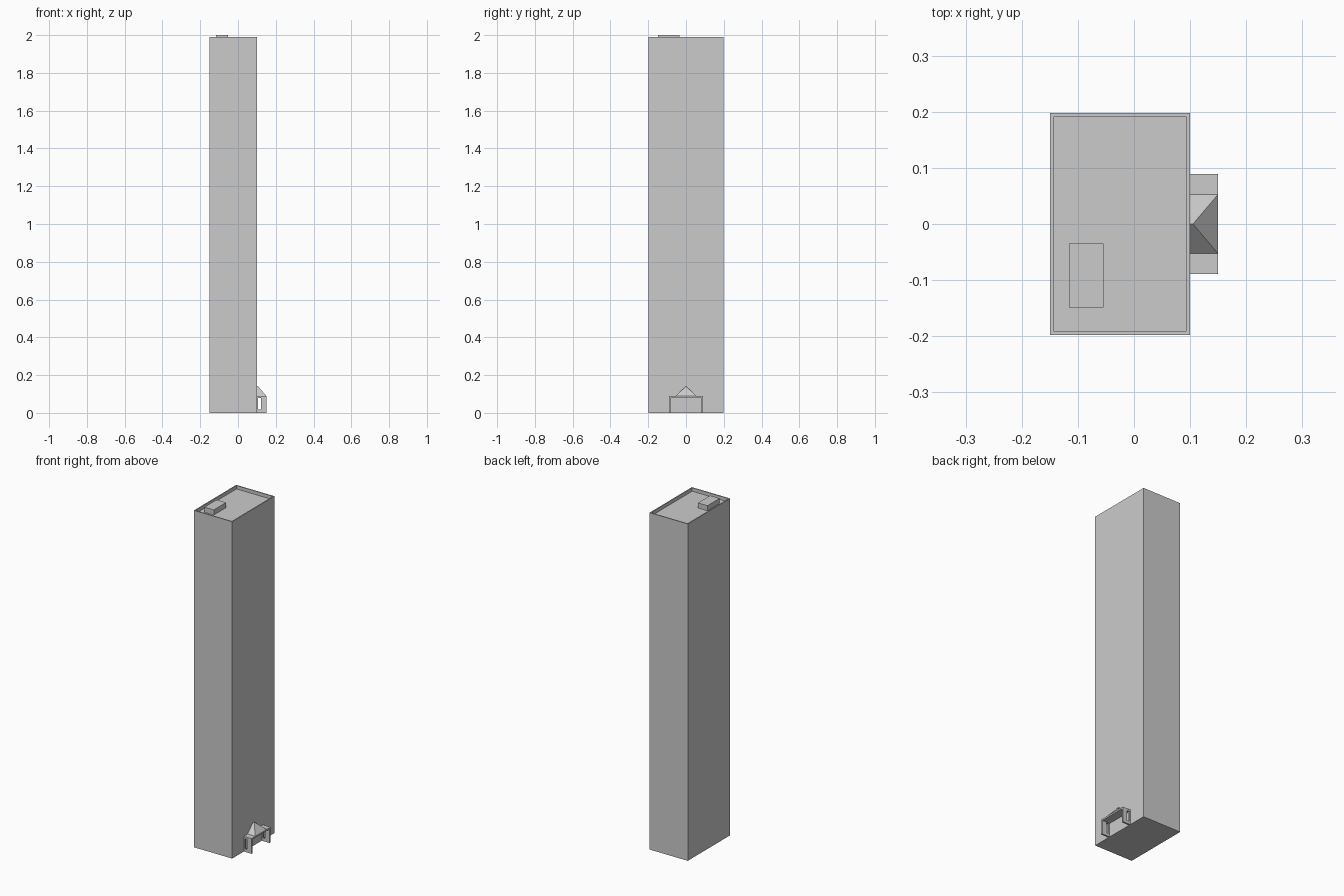
import bpy, bmesh
from mathutils import Vector

if "Cube" in bpy.data.objects:
    bpy.data.objects.remove(bpy.data.objects["Cube"])


def make_object(name, bm):
    bmesh.ops.recalc_face_normals(bm, faces=bm.faces[:])
    mesh = bpy.data.meshes.new(name)
    bm.to_mesh(mesh)
    bm.free()
    ob = bpy.data.objects.new(name, mesh)
    bpy.context.collection.objects.link(ob)
    return ob


def box_bmesh(lo, hi):
    bm = bmesh.new()
    lo, hi = Vector(lo), Vector(hi)
    bmesh.ops.create_cube(bm, size=1)
    for v in bm.verts:
        v.co = (lo + hi) / 2 + v.co * (hi - lo)
    return bm


# Tower: plain block with a parapet around a sunken roof
bm = box_bmesh((-0.15, -0.1975, 0), (0.10, 0.1975, 1.99))
bm.normal_update()
roof = max(bm.faces, key=lambda f: f.calc_center_median().z)
bmesh.ops.inset_region(bm, faces=[roof], thickness=0.009)
ext = bmesh.ops.extrude_discrete_faces(bm, faces=[roof])
bmesh.ops.translate(bm, vec=(0, 0, -0.02), verts=ext["faces"][0].verts[:])
make_object("tower", bm)

# Rooftop plant room
make_object("roof_hut", box_bmesh((-0.116, -0.149, 1.97), (-0.054, -0.035, 2.0)))

# Porch: upside-down U section pushed out from the tower wall
W, T, H, S = 0.089, 0.01, 0.09, 0.081
profile = [(-W, 0), (-W, H), (W, H), (W, 0),
           (W - T, 0), (W - T, S), (T - W, S), (T - W, 0)]
bm = bmesh.new()
face = bm.faces.new([bm.verts.new((0.10, y, z)) for y, z in profile])
ext = bmesh.ops.extrude_face_region(bm, geom=[face])
bmesh.ops.translate(bm, vec=(0.05, 0, 0),
                    verts=[g for g in ext["geom"] if isinstance(g, bmesh.types.BMVert)])
porch = make_object("porch", bm)

# Tall window slot through both porch side walls
cutter = make_object("window_cutter", box_bmesh((0.107, -0.2, 0.018), (0.121, 0.2, 0.078)))
cutter.hide_render = True
cutter.hide_viewport = False
mod = porch.modifiers.new("windows", "BOOLEAN")
mod.operation = "DIFFERENCE"
mod.solver = "EXACT"
mod.object = cutter
bpy.context.view_layer.objects.active = porch
porch.select_set(True)
bpy.ops.object.modifier_apply(modifier=mod.name)
bpy.data.objects.remove(cutter)

# Hipped porch roof with a short ridge running into the tower
bm = bmesh.new()
back = [bm.verts.new(p) for p in ((0.10, -0.053, H), (0.10, 0, 0.142), (0.10, 0.053, H))]
front = [bm.verts.new(p) for p in ((0.15, -0.053, H), (0.105, 0, 0.142), (0.15, 0.053, H))]
bm.faces.new(back)
bm.faces.new(front)
for i in range(3):
    j = (i + 1) % 3
    bm.faces.new((back[i], back[j], front[j], front[i]))
make_object("porch_roof", bm)
